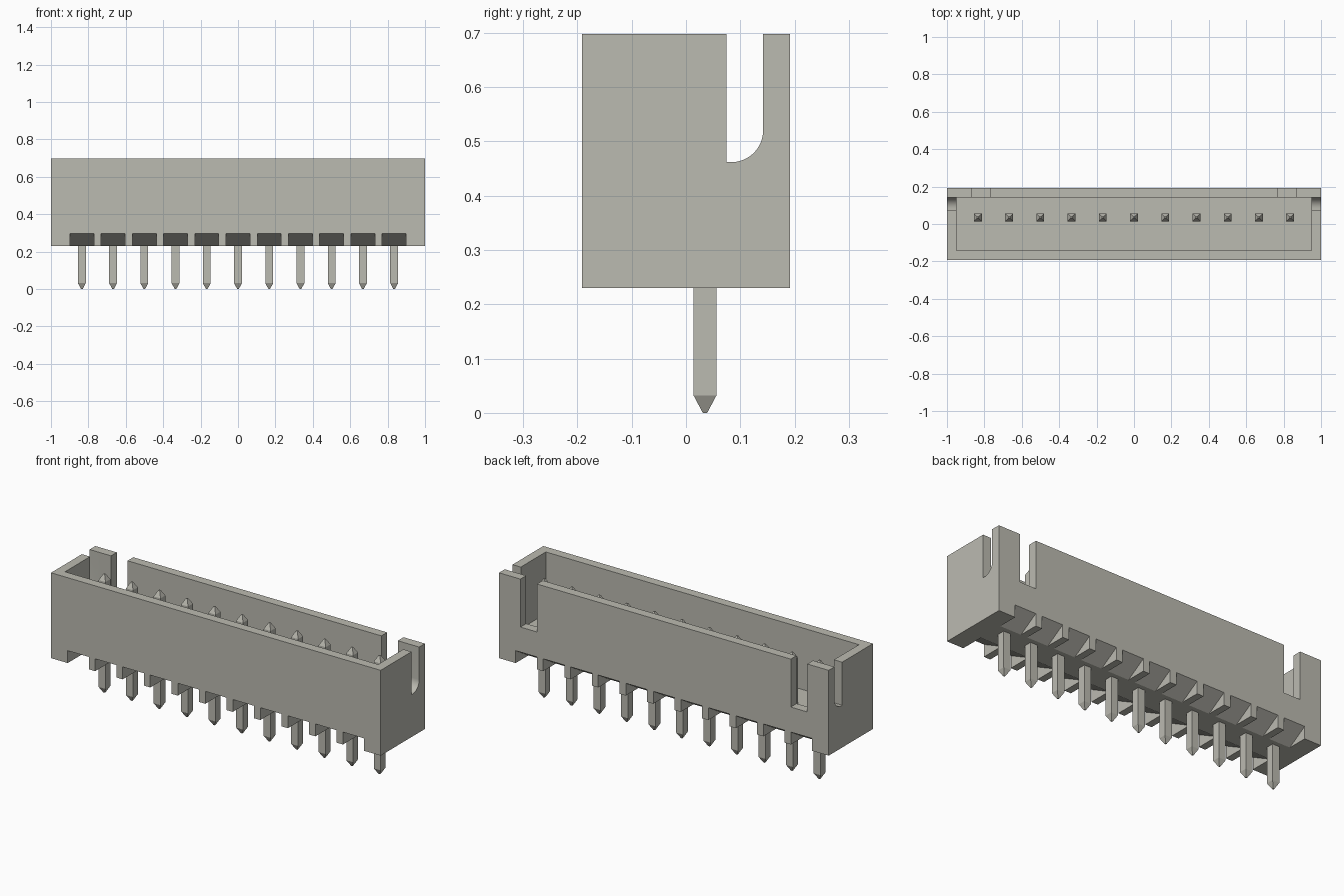
import bpy, bmesh, math
from mathutils import Vector

cube = bpy.data.objects.get("Cube")
if cube:
    bpy.data.objects.remove(cube, do_unlink=True)

PINS, PITCH, PIN_Y = 11, 0.167, 0.035
BASE, TOP, FLOOR = 0.23, 0.698, 0.36
HALF_Y = 0.192
pin_xs = [(i - (PINS - 1) / 2) * PITCH for i in range(PINS)]

mat = bpy.data.materials.new("warm_grey")
mat.use_nodes = True
colour = (0.50, 0.495, 0.44, 1)
mat.diffuse_color = colour
mat.node_tree.nodes["Principled BSDF"].inputs["Base Color"].default_value = colour


def finish(name, bm):
    bmesh.ops.recalc_face_normals(bm, faces=bm.faces)
    mesh = bpy.data.meshes.new(name)
    bm.to_mesh(mesh)
    bm.free()
    mesh.materials.append(mat)
    obj = bpy.data.objects.new(name, mesh)
    bpy.context.collection.objects.link(obj)
    return obj


def add_prism(bm, yz, x0, x1):
    """Extrude a (y, z) profile along x."""
    face = bm.faces.new([bm.verts.new((x0, y, z)) for y, z in yz])
    ext = bmesh.ops.extrude_face_region(bm, geom=[face])
    verts = [v for v in ext["geom"] if isinstance(v, bmesh.types.BMVert)]
    bmesh.ops.translate(bm, verts=verts, vec=Vector((x1 - x0, 0, 0)))


def add_box(bm, x0, x1, y0, y1, z0, z1):
    add_prism(bm, [(y0, z0), (y1, z0), (y1, z1), (y0, z1)], x0, x1)


def cut(obj, name, bm):
    """Subtract the cutter mesh from obj and discard it."""
    cutter = finish(name, bm)
    cutter.hide_render = True
    mod = obj.modifiers.new(name, "BOOLEAN")
    mod.operation, mod.solver, mod.object = "DIFFERENCE", "EXACT", cutter
    bpy.context.view_layer.objects.active = obj
    bpy.ops.object.modifier_apply(modifier=name)
    bpy.data.objects.remove(cutter, do_unlink=True)


# Housing block
bm = bmesh.new()
add_box(bm, -1, 1, -HALF_Y, HALF_Y, BASE, TOP)
housing = finish("housing", bm)

# Open cavity
bm = bmesh.new()
add_box(bm, -0.95, 0.95, -0.142, 0.142, FLOOR, TOP + 0.1)
cut(housing, "cavity_cutter", bm)

# Square slots near both ends of the back wall
bm = bmesh.new()
for x0, x1 in ((-0.87, -0.77), (0.77, 0.87)):
    add_box(bm, x0, x1, 0.12, 0.25, 0.435, TOP + 0.1)
cut(housing, "back_slot_cutter", bm)

# Side slots with one rounded bottom corner
arc = [(0.084 + 0.058 * math.sin(a), 0.52 - 0.058 * math.cos(a))
       for a in (math.radians(9 * i) for i in range(11))]
slot = [(0.075, TOP + 0.1), (0.075, 0.462)] + arc + [(0.142, TOP + 0.1)]
bm = bmesh.new()
for x0, x1 in ((-1.1, -0.92), (0.92, 1.1)):
    add_prism(bm, slot, x0, x1)
cut(housing, "side_slot_cutter", bm)

# Sloped notches under the front and back edges, one pair per pin
bm = bmesh.new()
for x in pin_xs:
    for side, depth in ((-1, 0.13), (1, 0.11)):
        slope = 0.068 / depth
        reach = 0.02
        notch = [(side * (HALF_Y + reach), BASE + 0.068 + slope * reach),
                 (side * (HALF_Y - depth - reach), BASE - slope * reach),
                 (side * (HALF_Y + reach), BASE - slope * reach)]
        add_prism(bm, notch, x - 0.064, x + 0.064)
cut(housing, "notch_cutter", bm)

for p in housing.data.polygons:
    p.use_smooth = False
bpy.ops.object.select_all(action="DESELECT")
housing.select_set(True)
bpy.context.view_layer.objects.active = housing
bpy.ops.object.shade_smooth_by_angle(angle=math.radians(20))

# Square pins tapered at both ends: (height, half width)
rings = [(0.0, 0.004), (0.032, 0.021), (0.618, 0.021), (0.65, 0.004)]
for i, x in enumerate(pin_xs):
    bm = bmesh.new()
    loops = [[bm.verts.new((x + sx * r, PIN_Y + sy * r, z))
              for sx, sy in ((-1, -1), (1, -1), (1, 1), (-1, 1))] for z, r in rings]
    for lo, hi in zip(loops, loops[1:]):
        for k in range(4):
            bm.faces.new((lo[k], lo[(k + 1) % 4], hi[(k + 1) % 4], hi[k]))
    bm.faces.new(loops[0])
    bm.faces.new(loops[-1])
    finish(f"pin_{i + 1}", bm)
